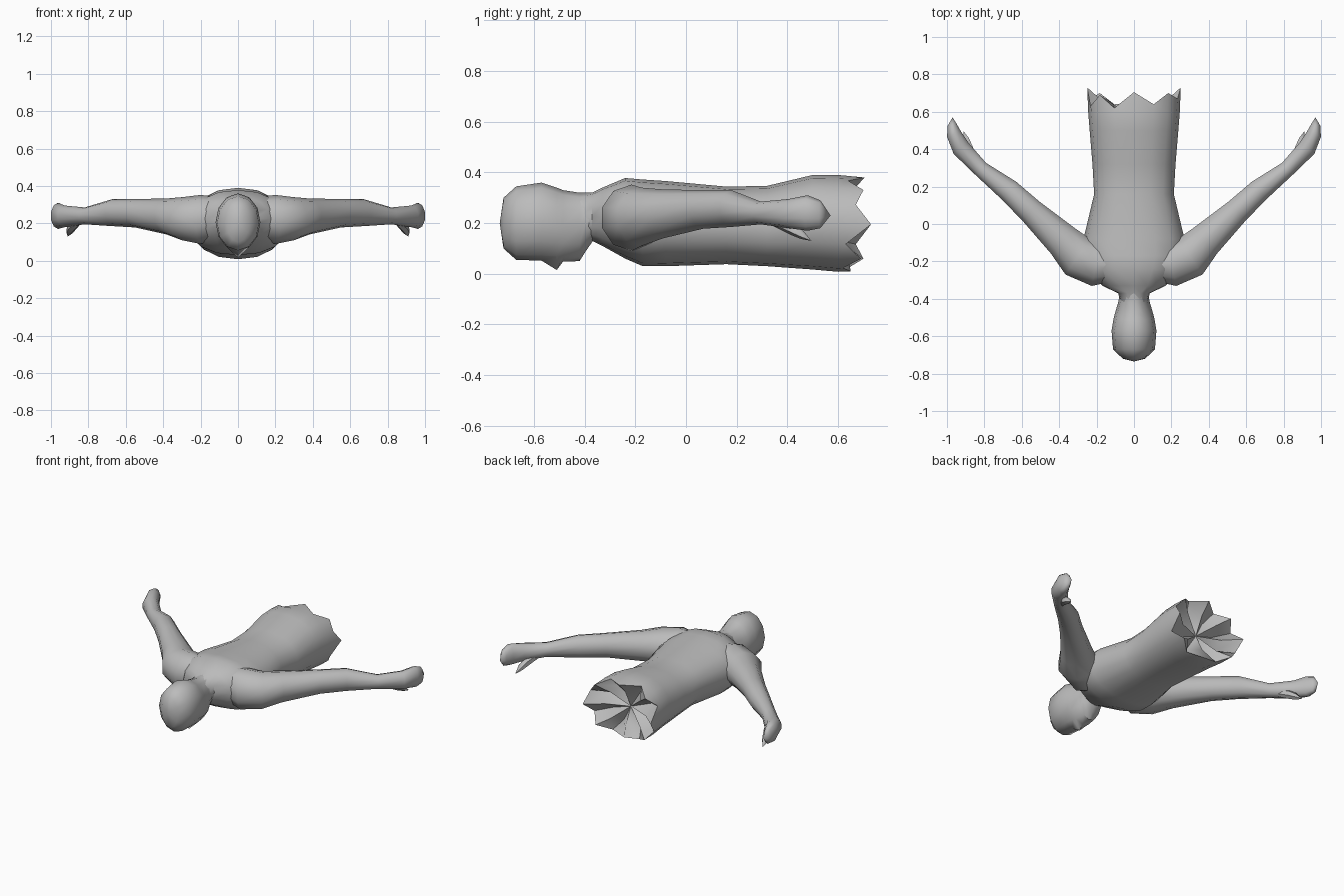
import bpy, bmesh, math
from mathutils import Vector

if "Cube" in bpy.data.objects:
    bpy.data.objects.remove(bpy.data.objects["Cube"])

skin = bpy.data.materials.new("plain grey")
skin.diffuse_color = (0.5, 0.5, 0.5, 1)
skin.use_nodes = True
skin.node_tree.nodes["Principled BSDF"].inputs["Base Color"].default_value = skin.diffuse_color


def ring(c, side, w, z0, z1, n, power=1.0):
    """Upright oval around c: half width w along side, height z0..z1."""
    pts = []
    for i in range(n):
        a = math.tau * i / n
        s, k = math.sin(a), math.cos(a)
        s = math.copysign(abs(s) ** power, s)
        k = math.copysign(abs(k) ** power, k)
        p = Vector((c[0], c[1], 0)) + Vector(side) * w * s
        p.z = (z0 + z1) / 2 - k * (z1 - z0) / 2
        pts.append(p)
    return pts


def loft(name, rings, start_tip=None, end_tip=None, mirror=False, angle=50):
    bm = bmesh.new()
    loops = [[bm.verts.new(p) for p in r] for r in rings]
    n = len(loops[0])
    for a, b in zip(loops, loops[1:]):
        for i in range(n):
            j = (i + 1) % n
            bm.faces.new((a[i], a[j], b[j], b[i]))
    for lp, tip in ((loops[0], start_tip), (loops[-1], end_tip)):
        if tip is None:
            bm.faces.new(lp)
        else:
            t = bm.verts.new(tip)
            for i in range(n):
                bm.faces.new((lp[i], lp[(i + 1) % n], t))
    bmesh.ops.recalc_face_normals(bm, faces=bm.faces)
    me = bpy.data.meshes.new(name)
    bm.to_mesh(me)
    bm.free()
    me.materials.append(skin)
    ob = bpy.data.objects.new(name, me)
    bpy.context.collection.objects.link(ob)
    if mirror:
        ob.modifiers.new("mirror", "MIRROR").use_mirror_merge = False
    bpy.ops.object.select_all(action="DESELECT")
    ob.select_set(True)
    bpy.context.view_layer.objects.active = ob
    bpy.ops.object.shade_smooth_by_angle(angle=math.radians(angle))
    return ob


def limb(name, path, tip, n):
    """Loft along x/y path points (x, y, half width, z0, z1)."""
    rings = []
    for i, (x, y, w, z0, z1) in enumerate(path):
        a, b = path[max(i - 1, 0)], path[min(i + 1, len(path) - 1)]
        d = Vector((b[0] - a[0], b[1] - a[1], 0)).normalized()
        rings.append(ring((x, y), (d.y, -d.x, 0), w, z0, z1, n))
    return loft(name, rings, end_tip=tip, mirror=True)


X = (1, 0, 0)

# torso with a torn, jagged lower end (y, half width, bottom, top)
body = [(-.42, .07, .14, .31), (-.37, .085, .13, .32), (-.33, .17, .11, .34),
        (-.24, .24, .06, .378), (-.17, .27, .03, .372), (-.08, .27, .03, .366),
        (.16, .213, .038, .344), (.32, .222, .03, .347), (.50, .237, .017, .39),
        (.60, .245, .008, .39)]
rings = [ring((0, y), X, w, z0, z1, 16, .9) for y, w, z0, z1 in body]
rim = ring((0, 0), X, .25, .01, .38, 16, .9)
inner = ring((0, 0), X, .15, .07, .31, 16, .9)
torn = [.65, .62, .69, .63, .73, .67, .70, .64]
for i, p in enumerate(rim):
    p.y = torn[i % 8] if i != 8 else .705
for i, p in enumerate(inner):
    p.y = .56 if i % 2 else .64
loft("torso", rings + [rim, inner], end_tip=(0, .58, .19), angle=45)

# head, face down; the lowest point of one ring forms the nose
skull = [(-.72, .06, .10, .30), (-.67, .112, .055, .345), (-.57, .12, .052, .36),
         (-.51, .11, .05, .34), (-.485, .104, .048, .33), (-.42, .085, .05, .32),
         (-.395, .08, .09, .32), (-.36, .08, .14, .32)]
rings = [ring((0, y), X, w, z0, z1, 12) for y, w, z0, z1 in skull]
rings[3][0].z = .015
loft("head", rings, start_tip=(0, -.735, .2))

# arms with closed hands
limb("arm", [(.10, -.22, .09, .12, .34), (.20, -.215, .125, .09, .352),
             (.30, -.175, .122, .11, .34), (.38, -.09, .098, .14, .333),
             (.55, .068, .072, .178, .33), (.67, .18, .064, .185, .33),
             (.82, .295, .045, .195, .285), (.925, .405, .052, .18, .295),
             (.962, .48, .042, .17, .31), (.972, .53, .026, .18, .29)],
     (.97, .57, .23), 10)

# thumbs
limb("thumb", [(.85, .34, .018, .19, .24), (.885, .41, .026, .155, .215),
               (.90, .455, .02, .137, .18)], (.91, .495, .13), 6)
